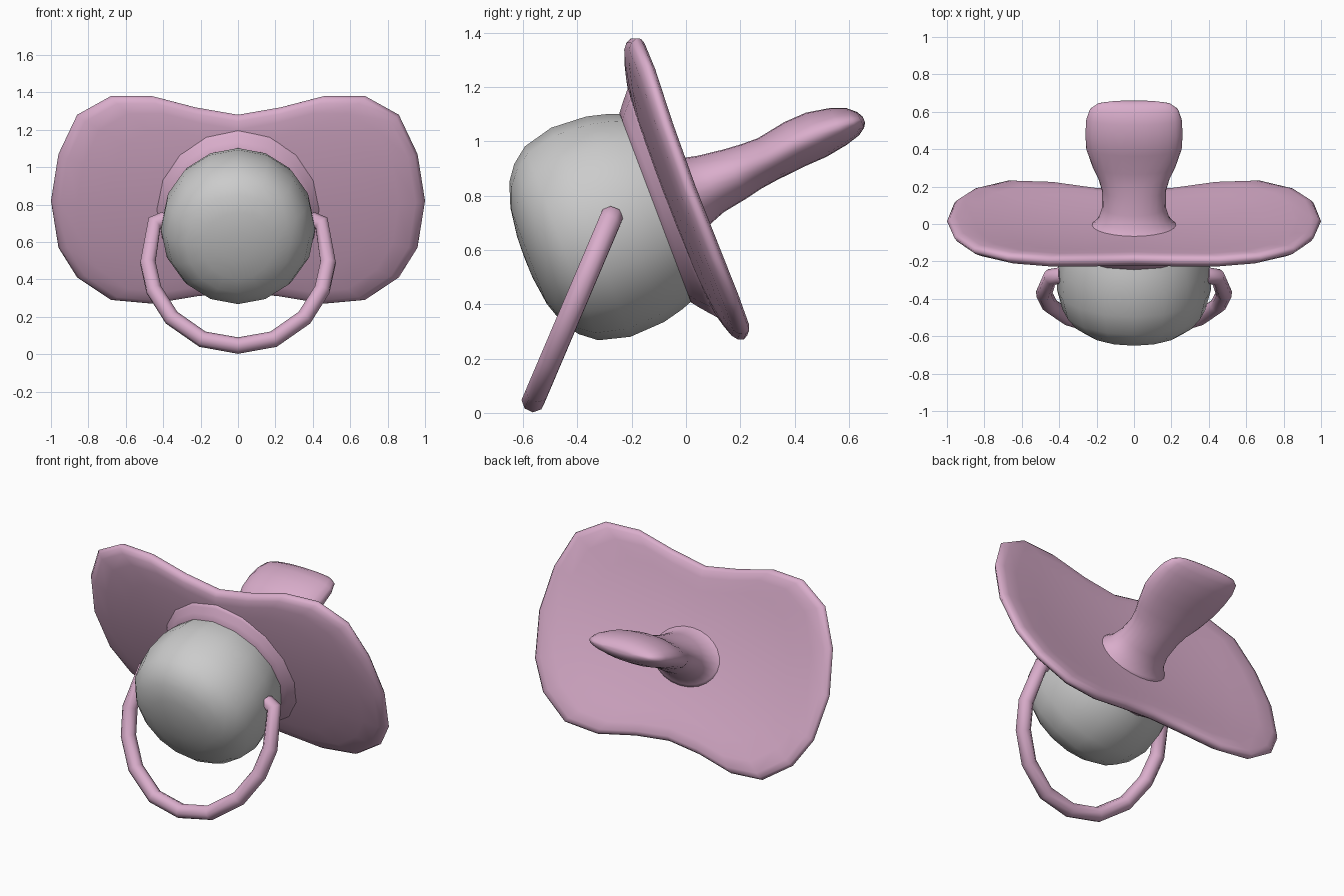
import bpy, bmesh
from math import sin, cos, tau
from mathutils import Vector

if "Cube" in bpy.data.objects:
    bpy.data.objects.remove(bpy.data.objects["Cube"])

pink = bpy.data.materials.new("pink")
pink.diffuse_color = (0.70, 0.42, 0.60, 1)
pink.use_nodes = True
pink.node_tree.nodes["Principled BSDF"].inputs["Base Color"].default_value = pink.diffuse_color


def loft(name, rings, mat=None):
    """Skin a list of closed rings and cap both ends."""
    bm = bmesh.new()
    vs = [[bm.verts.new(p) for p in r] for r in rings]
    n = len(vs[0])
    for a, b in zip(vs, vs[1:]):
        for i in range(n):
            j = (i + 1) % n
            bm.faces.new((a[i], a[j], b[j], b[i]))
    bm.faces.new(vs[0])
    bm.faces.new(vs[-1])
    bmesh.ops.recalc_face_normals(bm, faces=bm.faces)
    for f in bm.faces:
        f.smooth = True
    me = bpy.data.meshes.new(name)
    bm.to_mesh(me)
    bm.free()
    ob = bpy.data.objects.new(name, me)
    bpy.context.collection.objects.link(ob)
    if mat:
        me.materials.append(mat)
    return ob


def ellipse(c, up, rx, ru, n):
    """Ring around c, spanned by the x axis and the up vector."""
    return [c + Vector((rx * sin(i * tau / n), 0, 0)) + up * (ru * cos(i * tau / n))
            for i in range(n)]


# shield: bean-shaped outline on a leaning, dished surface
half = [(0, 1.28), (.23, 1.32), (.46, 1.38), (.68, 1.38), (.86, 1.28), (.96, 1.07),
        (1, .82), (.96, .57), (.86, .41), (.68, .29), (.46, .27), (.22, .31), (0, .33)]
outline = half + [(-x, z) for x, z in half[-2:0:-1]]
mid_z = 0.80
normal = Vector((0, .93, .37))


def shield_ring(s, offset):
    ring = []
    for x, z in outline:
        x, z = x * s, mid_z + (z - mid_z) * s
        d = z - .82
        y = -.06 - .376 * d + .165 * d * d + .075 * x * x
        ring.append(Vector((x, y, z)) + normal * offset)
    return ring


steps = [(.1, .037), (.3, .037), (.5, .037), (.7, .037), (.86, .036), (.95, .031), (.985, .019)]
rings = [shield_ring(s, -h) for s, h in steps] + [shield_ring(1, 0)]
rings += [shield_ring(s, h) for s, h in reversed(steps)]
loft("shield", rings, pink)

# round knob and the collar around its base, turned about the leaning axis
base = Vector((0, -.075, .77))
axis = Vector((0, -.935, -.354))
up = Vector((0, -.354, .935))


def turned(name, profile, mat=None):
    return loft(name, [ellipse(base + axis * t, up, r, r, 16) for t, r in profile], mat)


turned("knob", [(-.03, .34), (0, .355), (.08, .385), (.16, .405), (.295, .412), (.41, .382),
                (.47, .335), (.51, .28), (.54, .19), (.555, .08), (.557, .01)])
turned("collar", [(-.04, .47), (-.005, .43), (.02, .40), (.04, .374), (.045, .35)], pink)

# nipple: flattened cross-sections (y, z, half width, half height)
sections = [(-.04, .785, .27, .20), (-.005, .80, .22, .165), (.03, .815, .19, .135),
            (.09, .843, .17, .115), (.18, .88, .172, .10), (.24, .908, .19, .09),
            (.30, .935, .22, .085), (.40, .99, .255, .09), (.48, 1.025, .26, .09),
            (.56, 1.055, .255, .075), (.615, 1.073, .235, .055), (.643, 1.08, .195, .032),
            (.655, 1.082, .12, .012)]
nip_up = Vector((0, -.42, .906))
loft("nipple", [ellipse(Vector((0, y, z)), nip_up, w, h, 24) for y, z, w, h in sections], pink)

# ring handle: half path mirrored, lying in a leaning plane
side = [(.39, .72), (.447, .70), (.482, .49), (.45, .345), (.355, .195), (.19, .08)]
path = side + [(0, .046)] + [(-x, z) for x, z in reversed(side)]
cu = bpy.data.curves.new("ring_handle", 'CURVE')
cu.dimensions = '3D'
cu.bevel_depth = .044
cu.bevel_resolution = 2
cu.use_fill_caps = True
sp = cu.splines.new('POLY')
sp.points.add(len(path) - 1)
for p, (x, z) in zip(sp.points, path):
    p.co = (x, -.275 - (.72 - z) * .426, z, 1)
sp.use_smooth = True
cu.materials.append(pink)
bpy.context.collection.objects.link(bpy.data.objects.new("ring_handle", cu))
